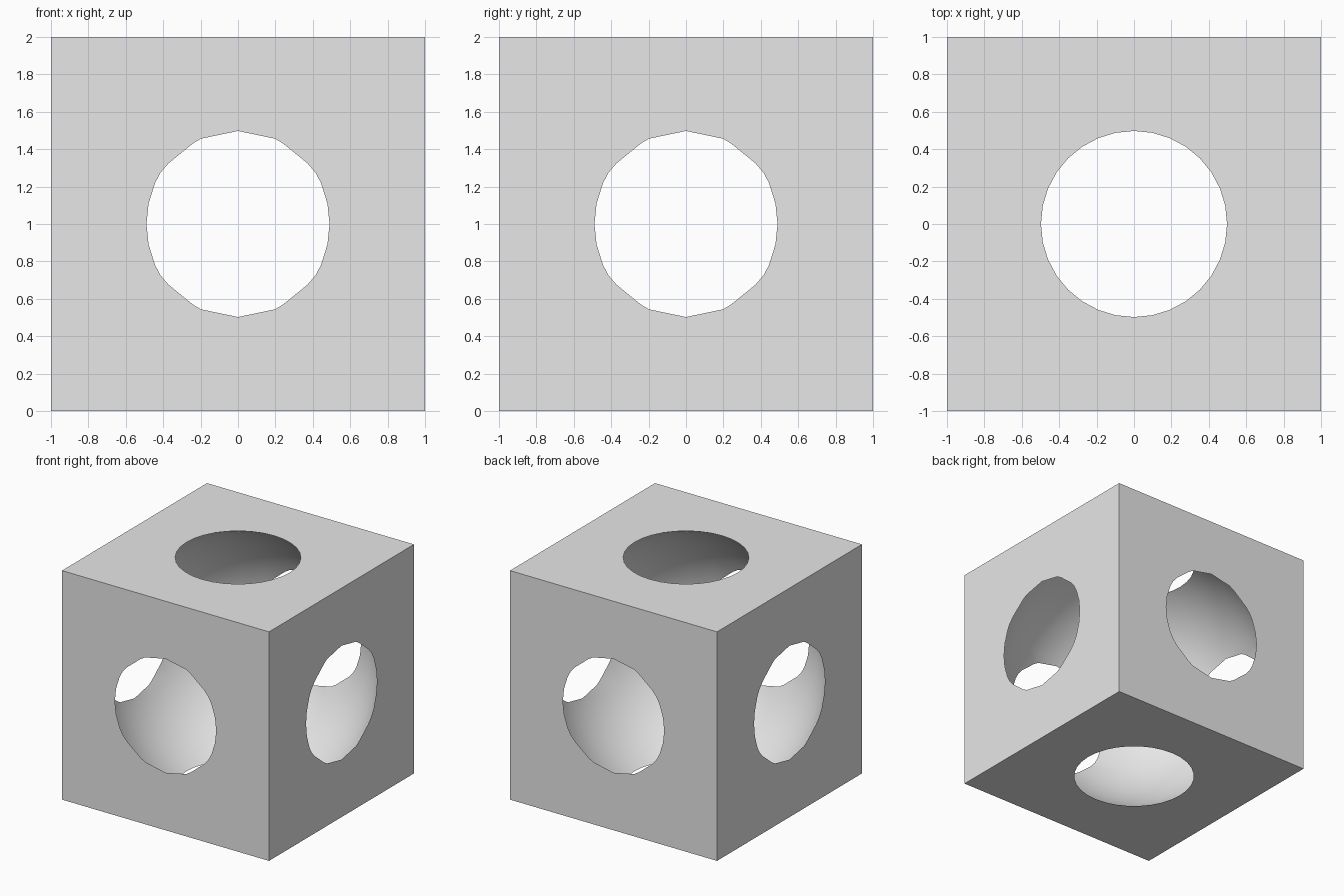
import bpy
import math

RADIUS = math.sqrt(1.25)   # leaves a round opening of radius 0.5 in each face

default = bpy.data.objects.get("Cube")
if default:
    bpy.data.objects.remove(default, do_unlink=True)

# Single flat grey
grey = bpy.data.materials.new("light_grey")
grey.use_nodes = True
colour = (0.8, 0.8, 0.8, 1.0)
grey.diffuse_color = colour
grey.node_tree.nodes["Principled BSDF"].inputs["Base Color"].default_value = colour

# Spherical cutter with smooth walls
bpy.ops.mesh.primitive_uv_sphere_add(segments=32, ring_count=32,
                                     radius=RADIUS, location=(0, 0, 1))
cutter = bpy.context.object
cutter.name = "sphere_cutter"
cutter.hide_render = True
cutter.data.materials.append(grey)
bpy.ops.object.shade_smooth()

# Block hollowed by the sphere
bpy.ops.mesh.primitive_cube_add(size=2, location=(0, 0, 1))
block = bpy.context.object
block.name = "hollow_block"
block.data.materials.append(grey)
hollow = block.modifiers.new("hollow", 'BOOLEAN')
hollow.operation = 'DIFFERENCE'
hollow.solver = 'EXACT'
hollow.object = cutter
bpy.ops.object.modifier_apply(modifier=hollow.name)
bpy.data.objects.remove(cutter, do_unlink=True)

# Smooth inner walls, crisp outer edges
bpy.ops.object.shade_smooth_by_angle(angle=math.radians(30))
